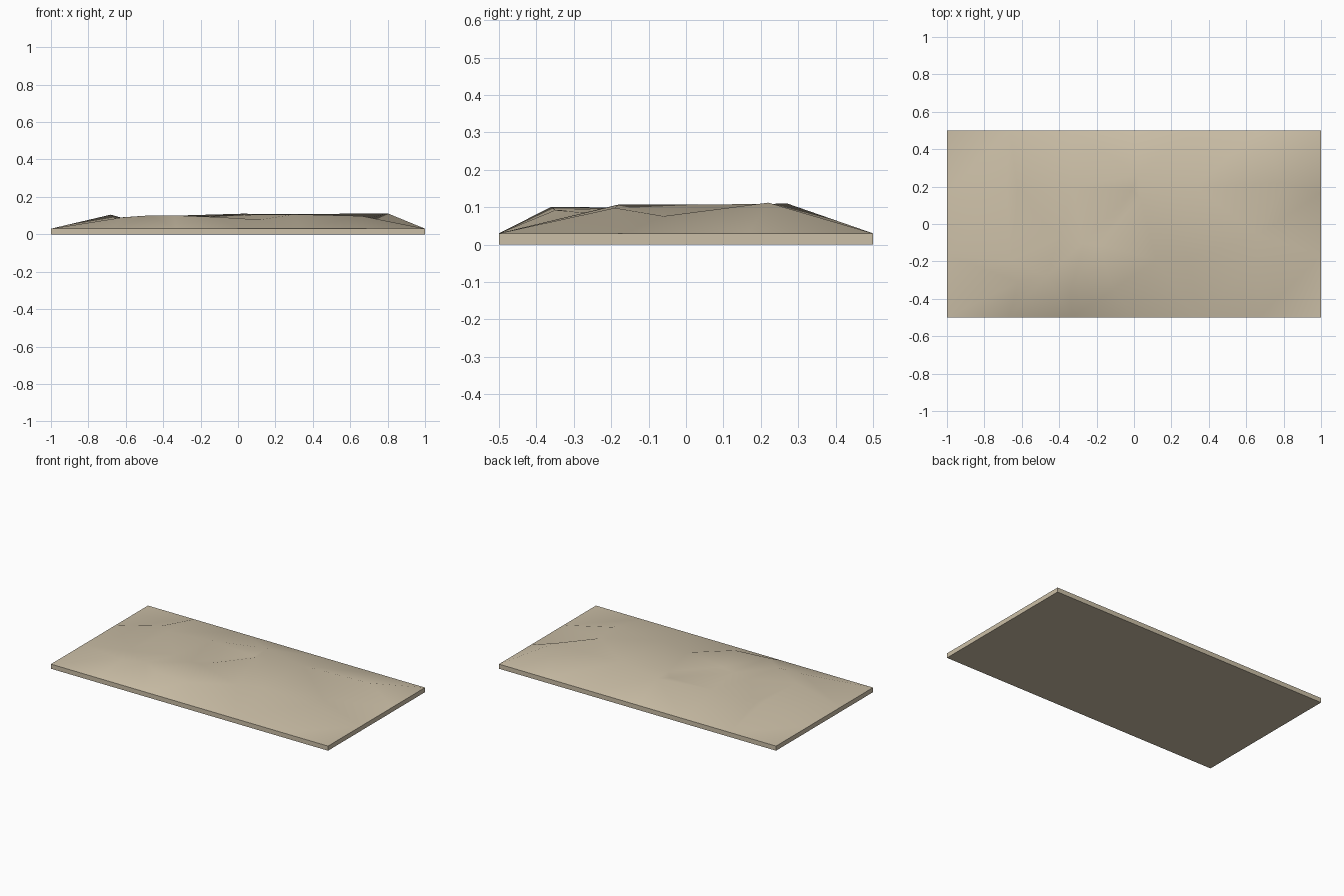
import bpy, bmesh, math
from mathutils import Vector
from mathutils.geometry import delaunay_2d_cdt

if "Cube" in bpy.data.objects:
    bpy.data.objects.remove(bpy.data.objects["Cube"])

BASE = 0.03
T = 1 / 3

# Rim: corners and evenly spaced points around the slab, all at base height
rim = [(-1 + i * T, -0.5) for i in range(6)] + [(1, -0.5 + i * T) for i in range(3)]
rim += [(-x, -y) for x, y in rim]

# Hill points: crests, shoulders and dips of the rough ground
hills = {
    "west_crest": (-0.68, 0.18, 0.105),
    "west_dip": (-0.62, 0.17, 0.088),
    "west_shoulder": (-0.66, -0.19, 0.088),
    "mid_dip": (-0.40, -0.08, 0.090),
    "north_crest_a": (-0.33, 0.19, 0.100),
    "north_crest_b": (0.02, 0.27, 0.110),
    "hollow_a": (-0.01, 0.18, 0.088),
    "hollow_b": (-0.27, -0.10, 0.086),
    "spur_a": (0.03, 0.14, 0.104),
    "spur_b": (-0.19, -0.11, 0.097),
    "south_crest_a": (-0.62, -0.31, 0.090),
    "south_crest_b": (-0.47, -0.28, 0.101),
    "south_crest_c": (-0.34, -0.36, 0.101),
    "south_crest_d": (-0.11, -0.35, 0.092),
    "south_dip": (0.12, -0.19, 0.078),
    "east_ridge_a": (0.30, -0.18, 0.107),
    "east_ridge_b": (0.66, -0.19, 0.098),
    "east_dip": (0.66, -0.06, 0.076),
    "east_crest": (0.80, 0.22, 0.112),
    "plateau": (0.33, 0.20, 0.108),
}
names = list(hills)
points = [(x, y, BASE) for x, y in rim] + list(hills.values())
n = len(rim)


def at(key):
    """Index of a hill point by name, or of a rim point by number."""
    return key if isinstance(key, int) else n + names.index(key)


# Fold lines that the triangles must follow
lines = [
    (0, "south_crest_a", "south_crest_b", "south_crest_c", "south_crest_d", "south_dip"),
    ("north_crest_a", "north_crest_b"),
    ("spur_a", "spur_b"),
    ("hollow_a", "hollow_b"),
    ("south_dip", "east_ridge_a", "east_ridge_b", 7),
    (9, "east_crest", "east_dip"),
    ("east_dip", 8),
    (5, 7),
    (14, 16),
    (16, "west_crest", 14),
]
edges = [(i, (i + 1) % n) for i in range(n)]
for line in lines:
    edges += [(at(a), at(b)) for a, b in zip(line, line[1:])]

flat = [Vector((x, y)) for x, y, z in points]
coords, _, tris, origin, _, _ = delaunay_2d_cdt(flat, edges, [], 0, 1e-5)

# Ground surface
bm = bmesh.new()
verts = []
for co, src in zip(coords, origin):
    z = points[src[0]][2] if src else 0.09
    verts.append(bm.verts.new((co.x, co.y, z)))
for tri in tris:
    bm.faces.new([verts[i] for i in tri])
for f in bm.faces:
    f.normal_update()
    if f.normal.z < 0:
        f.normal_flip()

# Slab sides and underside
border = [e for e in bm.edges if e.is_boundary]
new = bmesh.ops.extrude_edge_only(bm, edges=border)["geom"]
for v in new:
    if isinstance(v, bmesh.types.BMVert):
        v.co.z = 0
bmesh.ops.holes_fill(bm, edges=[e for e in bm.edges if e.is_boundary], sides=0)
bmesh.ops.recalc_face_normals(bm, faces=bm.faces)

mesh = bpy.data.meshes.new("ground_slab")
bm.to_mesh(mesh)
bm.free()
ground = bpy.data.objects.new("ground_slab", mesh)
bpy.context.collection.objects.link(ground)

# Sandy colour
sand = bpy.data.materials.new("sand")
sand.diffuse_color = (0.60, 0.52, 0.385, 1)
sand.use_nodes = True
sand.node_tree.nodes["Principled BSDF"].inputs["Base Color"].default_value = sand.diffuse_color
mesh.materials.append(sand)

# Smooth ground with sharp slab edges
bpy.context.view_layer.objects.active = ground
ground.select_set(True)
bpy.ops.object.shade_smooth_by_angle(angle=math.radians(40))
